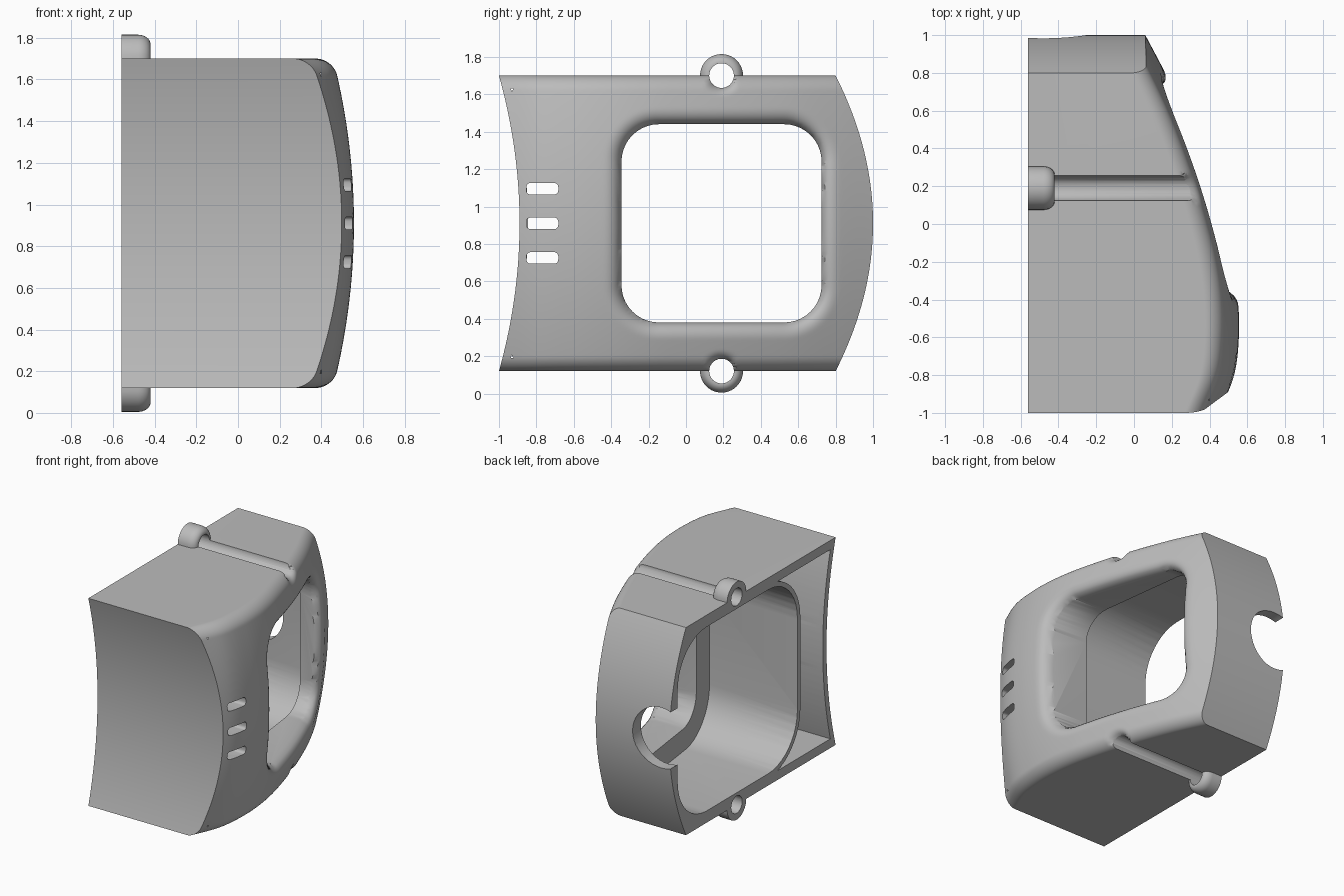
import bpy, bmesh, math

if "Cube" in bpy.data.objects:
    bpy.data.objects.remove(bpy.data.objects["Cube"])

MID, HALF = 0.91, 0.79            # mid height and half height of the body
BACK_X = -0.56                    # flat mounting face
WINDOW = (0.19, MID, 0.535, 0.53, 0.2)   # centre y, z, half sizes, corner radius
CAVITY = (0.18, MID, 0.72, 0.70, 0.35)
LUG_Y, LUG_R, HOLE_R = 0.19, 0.115, 0.066

grey = bpy.data.materials.new("plain grey")
grey.use_nodes = True
grey.diffuse_color = (0.5, 0.5, 0.5, 1)
grey.node_tree.nodes["Principled BSDF"].inputs["Base Color"].default_value = (0.5, 0.5, 0.5, 1)


def make_object(name, bm):
    bmesh.ops.recalc_face_normals(bm, faces=bm.faces)
    mesh = bpy.data.meshes.new(name)
    bm.to_mesh(mesh)
    bm.free()
    mesh.materials.append(grey)
    obj = bpy.data.objects.new(name, mesh)
    bpy.context.collection.objects.link(obj)
    return obj


def loft(name, rings):
    """Closed solid through rings of equal point count."""
    bm = bmesh.new()
    rows = [[bm.verts.new(p) for p in ring] for ring in rings]
    n = len(rows[0])
    for a, b in zip(rows, rows[1:]):
        for i in range(n):
            bm.faces.new((a[i], a[(i + 1) % n], b[(i + 1) % n], b[i]))
    bm.faces.new(rows[0])
    bm.faces.new(rows[-1])
    return make_object(name, bm)


def prism(name, outline, x0, x1):
    """Extrude a (y, z) outline along x; x1 is a function of y."""
    return loft(name, [[(x0, y, z) for y, z in outline],
                       [(x1(y), y, z) for y, z in outline]])


def rounded_rect(cy, cz, hy, hz, r, steps=10):
    pts = []
    for k, (sy, sz) in enumerate(((1, 1), (-1, 1), (-1, -1), (1, -1))):
        for i in range(steps + 1):
            a = math.pi / 2 * (k + i / steps)
            pts.append((cy + sy * (hy - r) + r * math.cos(a),
                        cz + sz * (hz - r) + r * math.sin(a)))
    return pts


def circle(cy, cz, r, n=40):
    return [(cy + r * math.cos(math.tau * i / n),
             cz + r * math.sin(math.tau * i / n)) for i in range(n)]


def apply_boolean(target, tool, operation):
    mod = target.modifiers.new(tool.name, 'BOOLEAN')
    mod.operation, mod.solver, mod.object = operation, 'EXACT', tool
    bpy.context.view_layer.objects.active = target
    bpy.ops.object.modifier_apply(modifier=mod.name)
    bpy.data.objects.remove(tool)


# Outer skin: depth along y, bulging at mid height, with rounded rims
DEPTHS = [.45, .53, .555, .55, .52, .47, .41, .34, .26, .165, .06]


def profile(y):
    t = min(max((y + 1) / 0.2, 0), 9.999)
    i = int(t)
    f = t - i
    b, c = DEPTHS[i], DEPTHS[i + 1]
    a = DEPTHS[i - 1] if i else 2 * b - c
    d = DEPTHS[i + 2] if i < 9 else 2 * c - b
    return b + f / 2 * (c - a + f * (2*a - 5*b + 4*c - d + f * (3*(b - c) + d - a)))


def rim_drop(dist, r):
    k = min(max(r - dist, 0), r)
    return r - math.sqrt(r * r - k * k)


def window_distance(y, z):
    cy, cz, hy, hz, r = WINDOW
    qy, qz = abs(y - cy) - hy + r, abs(z - cz) - hz + r
    return math.hypot(max(qy, 0), max(qz, 0)) + min(max(qy, qz), 0) - r


def skin(y, z):
    dz = abs(z - MID)
    groove = math.hypot(y - LUG_Y, dz - HALF) - HOLE_R
    drop = max(rim_drop(window_distance(y, z), 0.09),
               rim_drop(HALF - dz, 0.08), rim_drop(groove, 0.05))
    return profile(y) - 0.1 * (dz / HALF) ** 2 - drop


def front_y(z):
    return -0.89 - 0.11 * ((z - MID) / HALF) ** 2


def rear_y(z):
    return 1.0 - 0.2 * ((z - MID) / HALF) ** 2


# Housing body
rings, ROWS, COLS = [], 120, 100
for j in range(ROWS + 1):
    z = MID + HALF * math.sin(math.pi / 2 * (2 * j / ROWS - 1))
    y0, y1 = front_y(z), rear_y(z)
    ys = [y0 + (y1 - y0) * i / COLS for i in range(COLS + 1)]
    rings.append([(BACK_X, y0, z)] + [(skin(y, z), y, z) for y in ys] + [(BACK_X, y1, z)])
housing = loft("housing", rings)

# Mounting lugs with rounded ends, top and bottom
for name, side in (("upper_lug", 1), ("lower_lug", -1)):
    cz = MID + side * HALF
    steps = [(BACK_X, LUG_R)]
    for i in range(9):
        a = math.pi / 2 * i / 8
        steps.append((-0.48 + 0.06 * math.sin(a), LUG_R - 0.045 + 0.045 * math.cos(a)))
    lug = loft(name, [[(x, y, z) for y, z in circle(LUG_Y, cz, r)] for x, r in steps])
    apply_boolean(housing, lug, 'UNION')

# Main cavity, window and the screw channels
cutters = [
    prism("cavity_cutter", rounded_rect(*CAVITY), -0.7, lambda y: 0.18 - 0.13 * (y + 0.54)),
    prism("window_cutter", rounded_rect(*WINDOW), -0.3, lambda y: 0.8),
]
for side in (1, -1):
    cutters.append(prism("channel_cutter", circle(LUG_Y, MID + side * HALF, HOLE_R),
                         -0.7, lambda y: 0.8))

# Front pocket: follows the concave front wall and the main cavity's corners
front_edge, inner_edge = [], []
cy, cz, hy, hz, r = CAVITY
for i in range(41):
    dz = 0.72 * math.sin(math.pi / 2 * (i / 20 - 1))
    over = max(abs(dz) - hz + r, 0)
    front_edge.append((front_y(MID + dz) + 0.045, MID + dz))
    inner_edge.append((cy - hy + r - math.sqrt((r + 0.035) ** 2 - over ** 2), MID + dz))
cutters.append(prism("pocket_cutter", front_edge + inner_edge[::-1], -0.7, lambda y: 0.40))

# Three vent slots into the pocket
for k in (-1, 0, 1):
    cutters.append(prism("slot_cutter", rounded_rect(-0.768, MID + 0.185 * k, 0.085, 0.031, 0.022, 5),
                         0.2, lambda y: 0.8))

# Cable notch through the rear wall
ring = circle(-0.48, MID, 0.23)
cutters.append(loft("notch_cutter", [[(x, y, z) for x, z in ring] for y in (0.75, 1.2)]))

for cutter in cutters:
    cutter.hide_render = True
    apply_boolean(housing, cutter, 'DIFFERENCE')

bpy.ops.object.select_all(action='DESELECT')
housing.select_set(True)
bpy.context.view_layer.objects.active = housing
bpy.ops.object.shade_smooth_by_angle(angle=math.radians(35))
